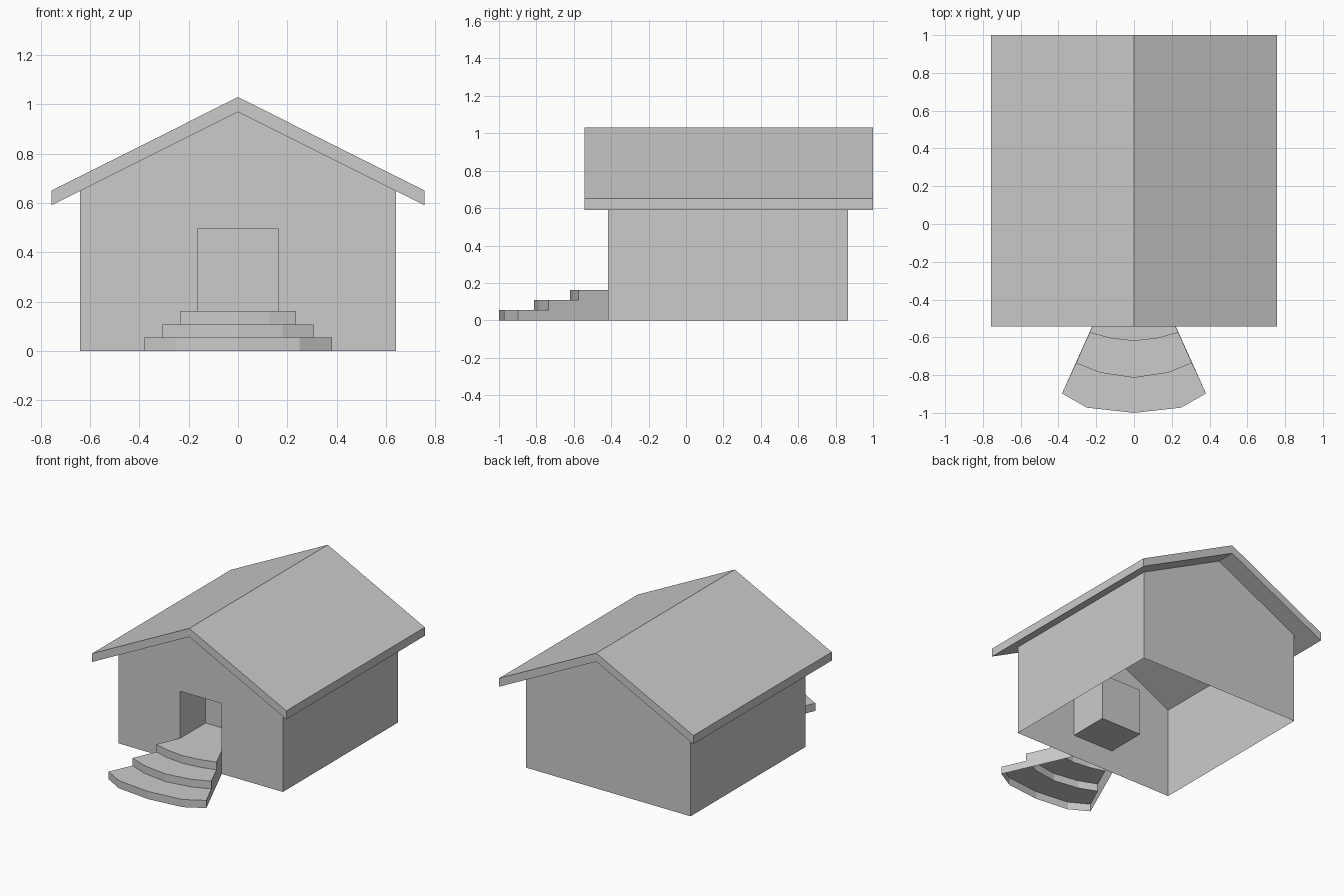
import bpy
import bmesh

if "Cube" in bpy.data.objects:
    bpy.data.objects.remove(bpy.data.objects["Cube"])


def mirrored_object(name, faces):
    """Build a mesh from half-model faces (x >= 0) plus their mirror in x."""
    bm = bmesh.new()
    for pts in faces:
        bm.faces.new([bm.verts.new(p) for p in pts])
        bm.faces.new([bm.verts.new((-x, y, z)) for x, y, z in reversed(pts)])
    bmesh.ops.remove_doubles(bm, verts=bm.verts, dist=1e-4)
    bmesh.ops.recalc_face_normals(bm, faces=bm.faces)
    mesh = bpy.data.meshes.new(name)
    bm.to_mesh(mesh)
    bm.free()
    obj = bpy.data.objects.new(name, mesh)
    bpy.context.collection.objects.link(obj)
    return obj


def extruded(profile, y0, y1):
    """Side faces of an (x, z) open profile swept from y0 to y1."""
    return [[(a[0], y0, a[1]), (b[0], y0, b[1]), (b[0], y1, b[1]), (a[0], y1, a[1])]
            for a, b in zip(profile, profile[1:])]


def flat(profile, y):
    return [(x, y, z) for x, z in profile]


FRONT, BACK, INNER = -0.417, 0.866, -0.13
W, WALL, RIDGE = 0.642, 0.649, 0.97
DW, D0, D1 = 0.162, 0.162, 0.496

# House walls with recessed doorway, open underneath
gable = [(0, 0), (W, 0), (W, WALL), (0, RIDGE)]
door = [(0, D1), (DW, D1), (DW, D0), (0, D0)]
walls = [flat(gable + door, FRONT), flat(gable, BACK), flat(door, INNER)]
walls += extruded(gable[1:3], FRONT, BACK)
walls += extruded(door, FRONT, INNER)
mirrored_object("house_walls", walls)

# Gabled roof slab
R0, R1 = -0.543, 1.0
slab = [(0, 1.03), (0.757, 0.651), (0.757, 0.591), (0, RIDGE)]
mirrored_object("roof", [flat(slab, R0), flat(slab, R1)] + extruded(slab, R0, R1))

# Fan-shaped steps: half arcs from centre to side, outermost first
STEP = D0 / 3
arcs = [
    [(0, -1.0), (0.25, -0.972), (0.381, -0.897)],
    [(0, -0.814), (0.18, -0.787), (0.307, -0.736)],
    [(0, -0.619), (0.125, -0.605), (0.235, -0.575)],
    [(0, FRONT), (0.0825, FRONT), (0.165, FRONT)],
]
steps, side = [], [(*arcs[3][-1], 0), (*arcs[0][-1], 0)]
for i in range(3):
    lo, hi = i * STEP, (i + 1) * STEP
    outer, inner = arcs[i], arcs[i + 1]
    for k in range(2):
        a, b, c, d = outer[k], outer[k + 1], inner[k + 1], inner[k]
        steps.append([(*a, lo), (*b, lo), (*b, hi), (*a, hi)])
        steps.append([(*a, hi), (*b, hi), (*c, hi), (*d, hi)])
    if i:
        side.append((*outer[-1], lo))
    side.append((*outer[-1], hi))
side.append((*arcs[3][-1], D0))
mirrored_object("entrance_steps", steps + [side])

# Tiny wavy handles on the door
wave = [(0.01, 0.299), (0.023, 0.307), (0.036, 0.301), (0.045, 0.296), (0.053, 0.299)]
handle = [flat([a, b, (b[0], b[1] + 0.003), (a[0], a[1] + 0.003)], INNER - 0.002)
          for a, b in zip(wave, wave[1:])]
mirrored_object("door_handles", handle)
